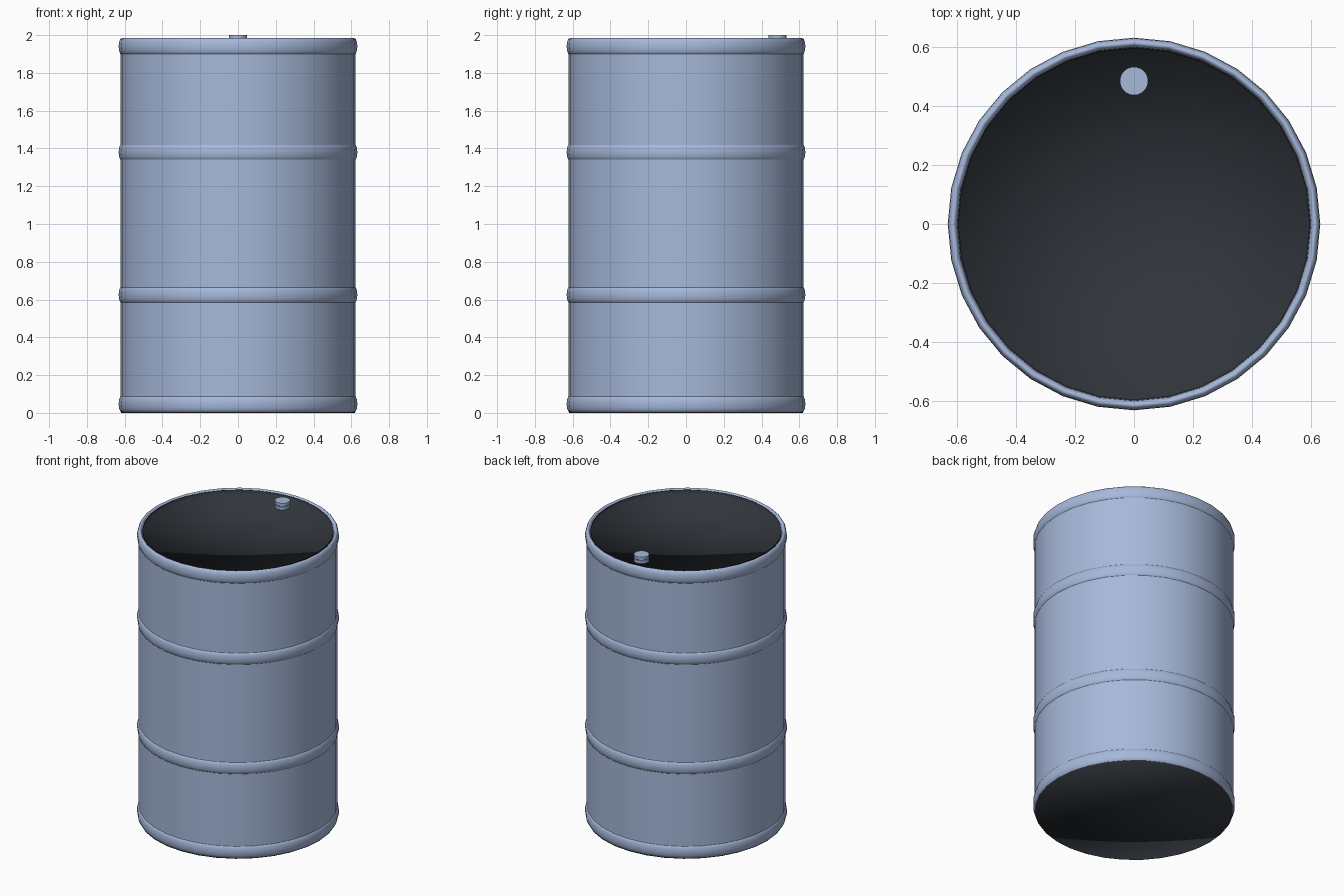
import bpy
import bmesh
from math import cos, sin, pi, radians

cube = bpy.data.objects.get("Cube")
if cube:
    bpy.data.objects.remove(cube)

SIDES = 32


def make_material(name, rgb):
    mat = bpy.data.materials.new(name)
    mat.use_nodes = True
    mat.diffuse_color = (*rgb, 1)
    mat.node_tree.nodes["Principled BSDF"].inputs["Base Color"].default_value = (*rgb, 1)
    return mat


blue = make_material("pale_blue_paint", (0.38, 0.48, 0.70))
dark = make_material("dark_grey_metal", (0.03, 0.036, 0.044))


def lathe(name, profile, mat, sides=SIDES, offset=(0, 0, 0), closed=False, sharp=None):
    """Turn a (radius, height) profile round z; radius 0 makes a pole."""
    bm = bmesh.new()
    rings = []
    for r, z in profile:
        n = sides if r > 0 else 1
        rings.append([bm.verts.new((r * cos(2 * pi * i / sides), r * sin(2 * pi * i / sides), z))
                      for i in range(n)])
    pairs = list(zip(rings, rings[1:]))
    if closed:
        pairs.append((rings[-1], rings[0]))
    for a, b in pairs:
        for i in range(sides):
            j = (i + 1) % sides
            loop = [a[i % len(a)], a[j % len(a)], b[j % len(b)], b[i % len(b)]]
            bm.faces.new(list(dict.fromkeys(loop)))
    mesh = bpy.data.meshes.new(name)
    bm.to_mesh(mesh)
    bm.free()
    mesh.materials.append(mat)
    obj = bpy.data.objects.new(name, mesh)
    obj.location = offset
    bpy.context.collection.objects.link(obj)
    mesh.shade_smooth()
    if sharp:
        mesh.set_sharp_from_angle(angle=radians(sharp))
    return obj


# Straight drum wall
lathe("drum_wall", [(0.623, 0.03), (0.623, 1.95)], blue)

# Rounded hoops: bottom rim, two ribs and top rim
hoop = [(0.615 + 0.017 * cos(2 * pi * k / 12), 0.045 * sin(2 * pi * k / 12)) for k in range(12)]
for name, z in (("bottom_rim", 0.047), ("lower_rib", 0.625),
                ("upper_rib", 1.38), ("top_rim", 1.94)):
    lathe(name, hoop, blue, offset=(0, 0, z), closed=True)

# Dished lid with a short upright lip, softly shaded into the floor
lathe("lid", [(0.597, 1.98), (0.597, 1.955), (0, 1.955)], dark)

# Flat base with a short outer edge, shaded the same way
lathe("base", [(0, 0), (0.619, 0), (0.619, 0.006)], dark)

# Stepped filler plug near the back of the lid
plug = [(0, 1.955), (0.048, 1.955), (0.048, 1.974), (0.04, 1.974), (0.04, 1.981),
        (0.048, 1.981), (0.048, 2.0), (0, 2.0)]
lathe("filler_plug", plug, blue, offset=(0, 0.485, 0), sharp=40)
